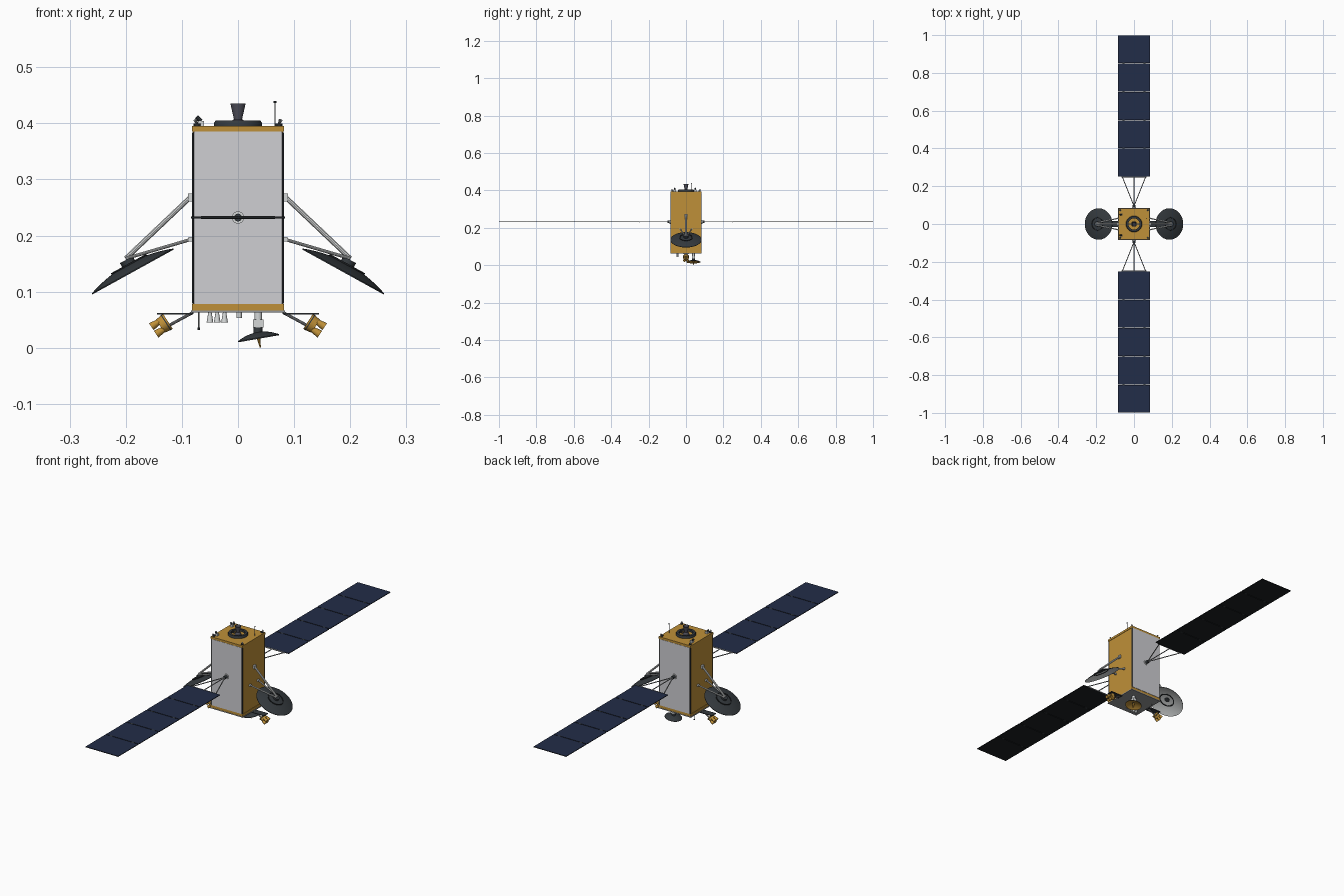
import bpy, bmesh, math
from mathutils import Vector, Matrix

if "Cube" in bpy.data.objects:
    bpy.data.objects.remove(bpy.data.objects["Cube"], do_unlink=True)


def material(name, r, g, b):
    m = bpy.data.materials.new(name)
    m.use_nodes = True
    m.diffuse_color = (r, g, b, 1)
    node = next(n for n in m.node_tree.nodes if n.type == 'BSDF_PRINCIPLED')
    node.inputs["Base Color"].default_value = (r, g, b, 1)
    return m


GOLD = material("gold foil", 0.52, 0.28, 0.04)
WHITE = material("white panel", 0.62, 0.62, 0.65)
PALE = material("pale strut", 0.66, 0.68, 0.68)
NAVY = material("navy solar cell", 0.016, 0.026, 0.065)
BLACK = material("black backing", 0.012, 0.014, 0.016)
DARK = material("charcoal", 0.035, 0.042, 0.048)
SLATE = material("slate nozzle", 0.085, 0.085, 0.11)
GREY = material("grey metal", 0.3, 0.31, 0.32)


def finish(name, bm, mats, smooth=False):
    bmesh.ops.recalc_face_normals(bm, faces=bm.faces)
    mesh = bpy.data.meshes.new(name)
    bm.to_mesh(mesh)
    bm.free()
    for m in mats:
        mesh.materials.append(m)
    ob = bpy.data.objects.new(name, mesh)
    bpy.context.collection.objects.link(ob)
    if smooth:
        bpy.ops.object.select_all(action='DESELECT')
        ob.select_set(True)
        bpy.context.view_layer.objects.active = ob
        bpy.ops.object.shade_smooth_by_angle(angle=math.radians(35))
    return ob


def place(origin, axis):
    """Matrix that puts local z along the axis, starting at the origin."""
    return Matrix.Translation(origin) @ Vector(axis).to_track_quat('Z', 'Y').to_matrix().to_4x4()


def box(name, size, centre, mat, axis=(0, 0, 1)):
    bm = bmesh.new()
    bmesh.ops.create_cube(bm, size=1, matrix=place(centre, axis) @ Matrix.Diagonal((*size, 1)))
    return finish(name, bm, [mat])


def lathe(name, profile, mats, origin, axis=(0, 0, 1), sides=24, bands=None):
    """Revolve (radius, height) points; bands gives a material per profile segment."""
    bm = bmesh.new()
    rings = []
    for r, h in profile:
        count = 1 if r == 0 else sides
        rings.append([bm.verts.new((r * math.cos(i * math.tau / sides),
                                    r * math.sin(i * math.tau / sides), h)) for i in range(count)])
    for k, (a, b) in enumerate(zip(rings, rings[1:])):
        for i in range(sides):
            j = (i + 1) % sides
            quad = [a[i % len(a)], a[j % len(a)], b[j % len(b)], b[i % len(b)]]
            face = bm.faces.new(list(dict.fromkeys(quad)))
            face.material_index = bands[k] if bands else 0
    bmesh.ops.remove_doubles(bm, verts=bm.verts, dist=1e-6)
    bm.transform(place(origin, axis))
    return finish(name, bm, mats, True)


def rod(name, a, b, radius, mat, end_radius=None, sides=10):
    a, b = Vector(a), Vector(b)
    e = radius if end_radius is None else end_radius
    length = (b - a).length
    return lathe(name, [(0, 0), (radius, 0), (e, length), (0, length)], [mat], a, b - a, sides)


def dish(name, radius, depth, mats, rim, axis, thick=0.002):
    """Shallow bowl opening along the axis, with its own back and front colours."""
    steps = [i / 8 for i in range(9)]
    back = [(radius * t, depth * (t * t - 1) - thick) for t in steps]
    front = [(radius * t, depth * (t * t - 1)) for t in reversed(steps)]
    return lathe(name, back + front, mats, rim, axis, 48, [0] * 9 + [1] * 8)


# Main body: gold box with end collars and a grey base plate
box("body", (0.160, 0.162, 0.325), (0, 0, 0.230), GOLD)
box("top_collar", (0.164, 0.166, 0.010), (0, 0, 0.390), GOLD)
box("bottom_collar", (0.164, 0.166, 0.011), (0, 0, 0.072), GOLD)
box("base_plate", (0.168, 0.168, 0.004), (0, 0, 0.0645), GREY)

for s, side in ((-1, "front"), (1, "back")):
    # Radiator panel with dark edge trims
    box(side + "_radiator", (0.156, 0.004, 0.307), (0, s * 0.082, 0.2315), WHITE)
    for x in (-1, 1):
        rod(side + "_edge_trim", (x * 0.0805, s * 0.081, 0.079), (x * 0.0805, s * 0.081, 0.384), 0.0018, DARK)

    # Wing hinge hub and yoke
    rod(side + "_hub_flange", (0, s * 0.083, 0.232), (0, s * 0.087, 0.232), 0.011, PALE, sides=20)
    rod(side + "_hub", (0, s * 0.085, 0.232), (0, s * 0.1, 0.232), 0.007, DARK, sides=16)
    for x in (-0.062, 0, 0.062):
        rod(side + "_yoke_strut", (0, s * 0.095, 0.232), (x, s * 0.25, 0.232), 0.0022, GREY)
    rod(side + "_yoke_bar", (-0.066, s * 0.25, 0.232), (0.066, s * 0.25, 0.232), 0.0025, GREY)

    # Five solar panels, cells on the upper face, joined by small hinges
    for i in range(5):
        y = s * (0.325 + 0.15 * i)
        panel = box(side + "_solar_panel", (0.168, 0.147, 0.003), (0, y, 0.232), NAVY)
        panel.data.materials.append(BLACK)
        for p in panel.data.polygons:
            p.material_index = 0 if p.normal.z > 0.5 else 1
        if i:
            for x in (-0.055, 0.055):
                box(side + "_panel_hinge", (0.012, 0.008, 0.0034), (x, y - s * 0.075, 0.232), DARK)

for s, side in ((-1, "right"), (1, "left")):
    # Large reflector on a tripod
    rim = Vector((s * 0.187, 0, 0.135))
    axis = Vector((-s * 0.483, 0, -0.876))
    dish(side + "_reflector", 0.083, 0.015, [DARK, PALE], rim, axis)
    back = rim - axis * 0.014
    lathe(side + "_reflector_rib", [(0.036, 0), (0.036, 0.006), (0.031, 0.006), (0.031, 0), (0.036, 0)],
          [BLACK], rim - axis * 0.011, -axis, 32)
    rod(side + "_reflector_hub", back, back - axis * 0.011, 0.013, DARK, sides=20)
    tip = Vector((s * 0.2, 0, 0.159))
    box(side + "_upper_bracket", (0.008, 0.014, 0.014), (s * 0.085, 0, 0.268), PALE)
    rod(side + "_upper_strut", (s * 0.085, 0, 0.268), tip, 0.0045, PALE)
    for y in (-1, 1):
        box(side + "_lower_bracket", (0.008, 0.008, 0.008), (s * 0.084, y * 0.03, 0.193), PALE)
        rod(side + "_lower_strut", (s * 0.084, y * 0.03, 0.193), tip + Vector((0, y * 0.006, 0)), 0.003, PALE)

    # Outrigger carrying a cluster of gold thrusters
    box(side + "_outrigger_plate", (0.064, 0.03, 0.003), (s * 0.112, 0, 0.0605), DARK)
    rod(side + "_outrigger_brace", (s * 0.08, 0, 0.063), (s * 0.13, 0, 0.036), 0.0028, GREY)
    out = Vector((s * 0.84, 0, -0.54))
    pod = Vector((s * 0.125, 0, 0.047))
    rod(side + "_thruster_pod", pod, pod + out * 0.016, 0.016, GOLD, 0.014, 16)
    rod(side + "_thruster_band", pod + out * 0.003, pod + out * 0.005, 0.0165, DARK, sides=16)
    across = Vector((s * 0.54, 0, 0.84))
    for u in (-1, 1):
        for y in (-1, 1):
            a = pod + across * (u * 0.008) + Vector((0, y * 0.008, 0)) + out * 0.014
            rod(side + "_thruster_horn", a, a + out * 0.016, 0.005, GOLD, 0.0075, 12)

# Main engine on top inside its launch ring
lathe("launch_ring", [(0.030, 0), (0.043, 0), (0.043, 0.005), (0.040, 0.010), (0.030, 0.010), (0.030, 0)],
      [DARK], (0, 0, 0.395), sides=40)
rod("engine_base", (0, 0, 0.395), (0, 0, 0.407), 0.014, SLATE, 0.009, 20)
lathe("engine_nozzle", [(0.007, 0), (0.0135, 0.029), (0.0125, 0.029), (0.006, 0.003), (0, 0.003)],
      [SLATE], (0, 0, 0.406))
for x in (-1, 1):
    box("ring_support", (0.016, 0.004, 0.004), (x * 0.022, 0, 0.397), DARK)
    # Corner thrusters
    for y in (-1, 1):
        rod("corner_mount", (x * 0.073, y * 0.073, 0.395), (x * 0.073, y * 0.073, 0.400), 0.006, DARK)
        rod("corner_thruster", (x * 0.073, y * 0.073, 0.399), (x * 0.076, y * 0.076, 0.406), 0.002, GREY, 0.0035)

# Sensors on the top deck
for y in (-0.06, 0.05):
    box("star_sensor_base", (0.011, 0.011, 0.009), (-0.066, y, 0.3995), PALE)
    rod("star_sensor", (-0.066, y, 0.404), (-0.074, y, 0.412), 0.004, DARK)
rod("top_antenna", (0.066, 0.03, 0.395), (0.066, 0.03, 0.438), 0.001, GREY)
rod("top_antenna_tip", (0.066, 0.03, 0.436), (0.066, 0.03, 0.440), 0.0025, DARK)

# Steerable small dish under the base
lean = Vector((0.17, 0, -0.985))
small_rim = Vector((0.037, 0.04, 0.016))
box("small_dish_mount", (0.018, 0.018, 0.014), (0.036, 0.04, 0.043), PALE)
rod("small_dish_neck", (0.036, 0.04, 0.064), (0.036, 0.04, 0.048), 0.007, PALE, sides=16)
rod("small_dish_joint", (0.036, 0.04, 0.038), small_rim - lean * 0.010, 0.008, DARK, sides=16)
dish("small_dish", 0.037, 0.010, [DARK, GOLD], small_rim, lean)
rod("small_dish_feed", small_rim - lean * 0.010, small_rim + lean * 0.016, 0.005, GOLD, 0.001)

# Horns, sensor and whip antenna under the base
for x in (-0.050, -0.037, -0.024):
    rod("base_horn", (x, -0.045, 0.063), (x, -0.045, 0.045), 0.003, PALE, 0.006, 14)
rod("base_sensor", (0.002, -0.045, 0.063), (0.002, -0.045, 0.053), 0.005, PALE, sides=14)
rod("base_antenna", (-0.07, 0.04, 0.063), (-0.07, 0.04, 0.034), 0.001, GREY)
rod("base_antenna_tip", (-0.07, 0.04, 0.036), (-0.07, 0.04, 0.032), 0.0025, DARK)
